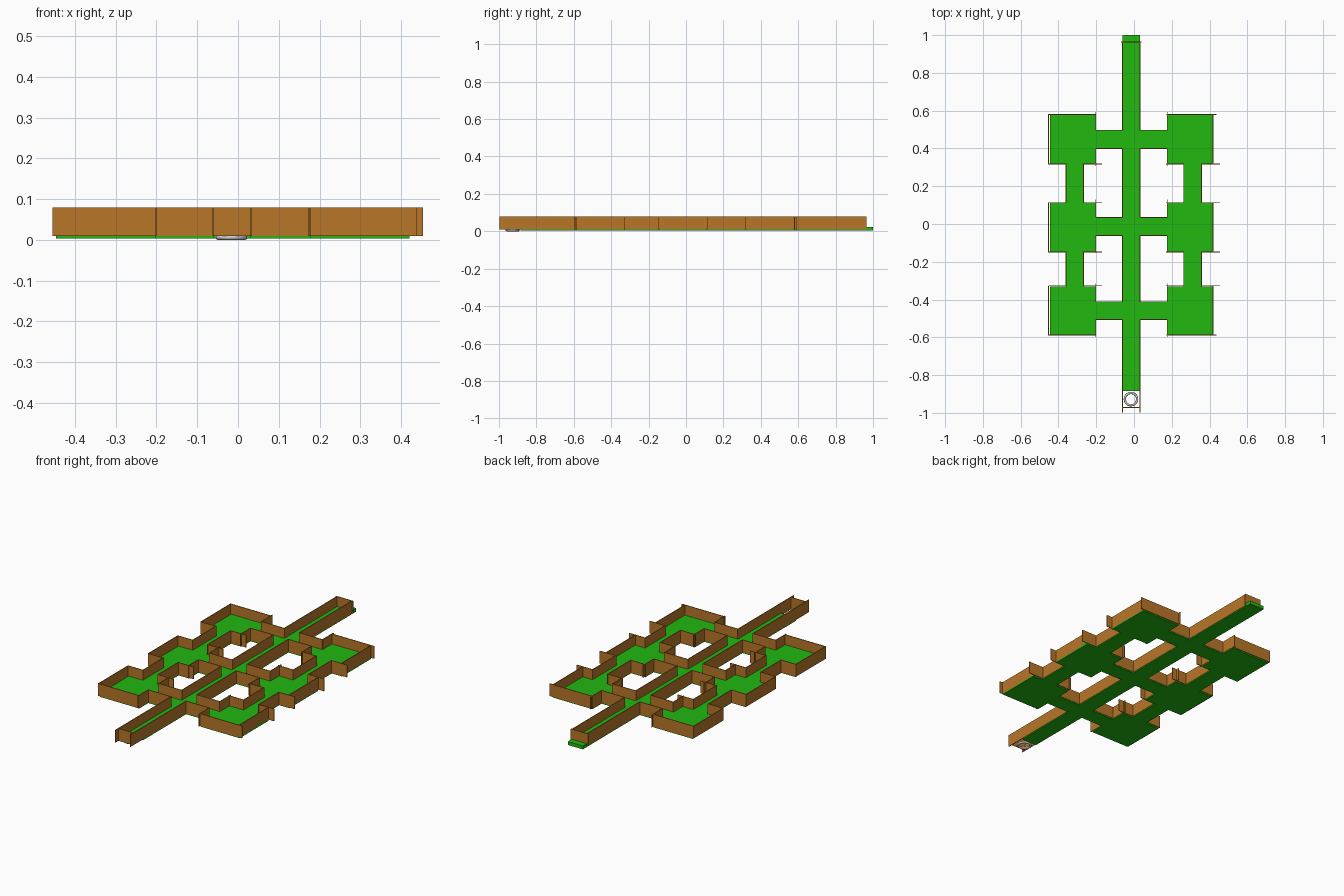
import bpy, bmesh

if "Cube" in bpy.data.objects:
    bpy.data.objects.remove(bpy.data.objects["Cube"])

def material(name, color):
    m = bpy.data.materials.new(name)
    m.diffuse_color = color
    m.use_nodes = True
    m.node_tree.nodes["Principled BSDF"].inputs["Base Color"].default_value = m.diffuse_color
    return m

GREEN = material("floor_green", (0.015, 0.48, 0.005, 1))
BROWN = material("wall_brown", (0.48, 0.18, 0.022, 1))

def finish(bm, name, mat):
    bmesh.ops.recalc_face_normals(bm, faces=bm.faces)
    me = bpy.data.meshes.new(name)
    bm.to_mesh(me)
    bm.free()
    ob = bpy.data.objects.new(name, me)
    me.materials.append(mat)
    bpy.context.collection.objects.link(ob)
    return ob

# layout: corridor, rows of rooms, side passages
CX0, CX1 = -0.061, 0.032
ROOMS_Y = [(-0.585, -0.33), (-0.145, 0.11), (0.32, 0.577)]
LINKS_Y = [(-0.505, -0.412), (-0.061, 0.034), (0.4, 0.496)]
SIDES = [dict(room=(-0.446, -0.202), link=(-0.36, -0.267), outer=-0.452, inner=-0.202, ends=(-0.455, -0.2)),
         dict(room=(0.176, 0.42), link=(0.263, 0.357), outer=0.418, inner=0.176, ends=(0.173, 0.437))]
STUB = 0.097

# floor: union of rectangles laid out on a grid, then thickened
rects = [(CX0, CX1, -0.885, 1.0)]
for s in SIDES:
    rects += [(*s["room"], *y) for y in ROOMS_Y]
    rects += [(*s["link"], ROOMS_Y[i][1], ROOMS_Y[i + 1][0]) for i in range(2)]
rects += [(x0, x1, *y) for y in LINKS_Y for x0, x1 in ((-0.202, CX0), (CX1, 0.176))]
xs = sorted({v for r in rects for v in r[:2]})
ys = sorted({v for r in rects for v in r[2:]})
bm = bmesh.new()
for x0, x1 in zip(xs, xs[1:]):
    for y0, y1 in zip(ys, ys[1:]):
        mx, my = (x0 + x1) / 2, (y0 + y1) / 2
        if any(a < mx < b and c < my < d for a, b, c, d in rects):
            bm.faces.new([bm.verts.new((x, y, 0.004)) for x, y in
                          ((x0, y0), (x1, y0), (x1, y1), (x0, y1))])
bmesh.ops.remove_doubles(bm, verts=bm.verts, dist=1e-5)
ext = bmesh.ops.extrude_face_region(bm, geom=bm.faces[:])
top = [g for g in ext["geom"] if isinstance(g, bmesh.types.BMVert)]
bmesh.ops.translate(bm, verts=top, vec=(0, 0, 0.019))
finish(bm, "floor", GREEN)

# walls: thin upright panels
T, Z0, Z1 = 0.002, 0.01, 0.079

def panel(bm, x0, x1, y0, y1):
    v = bmesh.ops.create_cube(bm, size=1)["verts"]
    bmesh.ops.scale(bm, verts=v, vec=(x1 - x0, y1 - y0, Z1 - Z0))
    bmesh.ops.translate(bm, verts=v, vec=((x0 + x1) / 2, (y0 + y1) / 2, (Z0 + Z1) / 2))

def along_x(bm, y, x0, x1):
    panel(bm, x0, x1, y - T, y + T)

def along_y(bm, x, y0, y1):
    panel(bm, x - T, x + T, y0, y1)

# corridor walls and end walls
bm = bmesh.new()
breaks = [-0.998] + [v for l in LINKS_Y for v in l] + [0.963]
for x in (CX0, CX1):
    for y0, y1 in zip(breaks[::2], breaks[1::2]):
        along_y(bm, x, y0, y1)
along_x(bm, -0.972, CX0, CX1)
along_x(bm, 0.963, CX0 - 0.007, CX1 + 0.007)
finish(bm, "corridor_walls", BROWN)

# walls of the cross passages
bm = bmesh.new()
for link in LINKS_Y:
    for y in link:
        along_x(bm, y, -0.202, CX0)
        along_x(bm, y, CX1, 0.176)
finish(bm, "cross_passage_walls", BROWN)

# walls of the rooms and of the passages joining them
for side, s in zip(("left", "right"), SIDES):
    bm = bmesh.new()
    l0, l1 = s["link"]
    for i, (y0, y1) in enumerate(ROOMS_Y):
        along_y(bm, s["outer"], y0 - 0.005, y1 + 0.003)
        along_y(bm, s["inner"], LINKS_Y[i][1], LINKS_Y[i][1] + STUB)
        along_y(bm, s["inner"], LINKS_Y[i][0] - STUB + 0.005, LINKS_Y[i][0])
        for y, closed in ((y0 - 0.003, i == 0), (y1 + 0.003, i == 2)):
            if closed:
                along_x(bm, y, *s["ends"])
            else:
                along_x(bm, y, l0 - STUB + 0.004, l0)
                along_x(bm, y, l1, l1 + STUB)
    finish(bm, side + "_room_walls", BROWN)
    bm = bmesh.new()
    for i in range(2):
        for x in s["link"]:
            along_y(bm, x, ROOMS_Y[i][1], ROOMS_Y[i + 1][0])
    finish(bm, side + "_passage_walls", BROWN)

# small ring at the entrance
bpy.ops.mesh.primitive_torus_add(major_radius=0.0325, minor_radius=0.006, major_segments=48,
                                 minor_segments=12, location=(-0.016, -0.927, 0.006))
bpy.context.object.name = "entrance_ring"
bpy.ops.object.shade_smooth()
